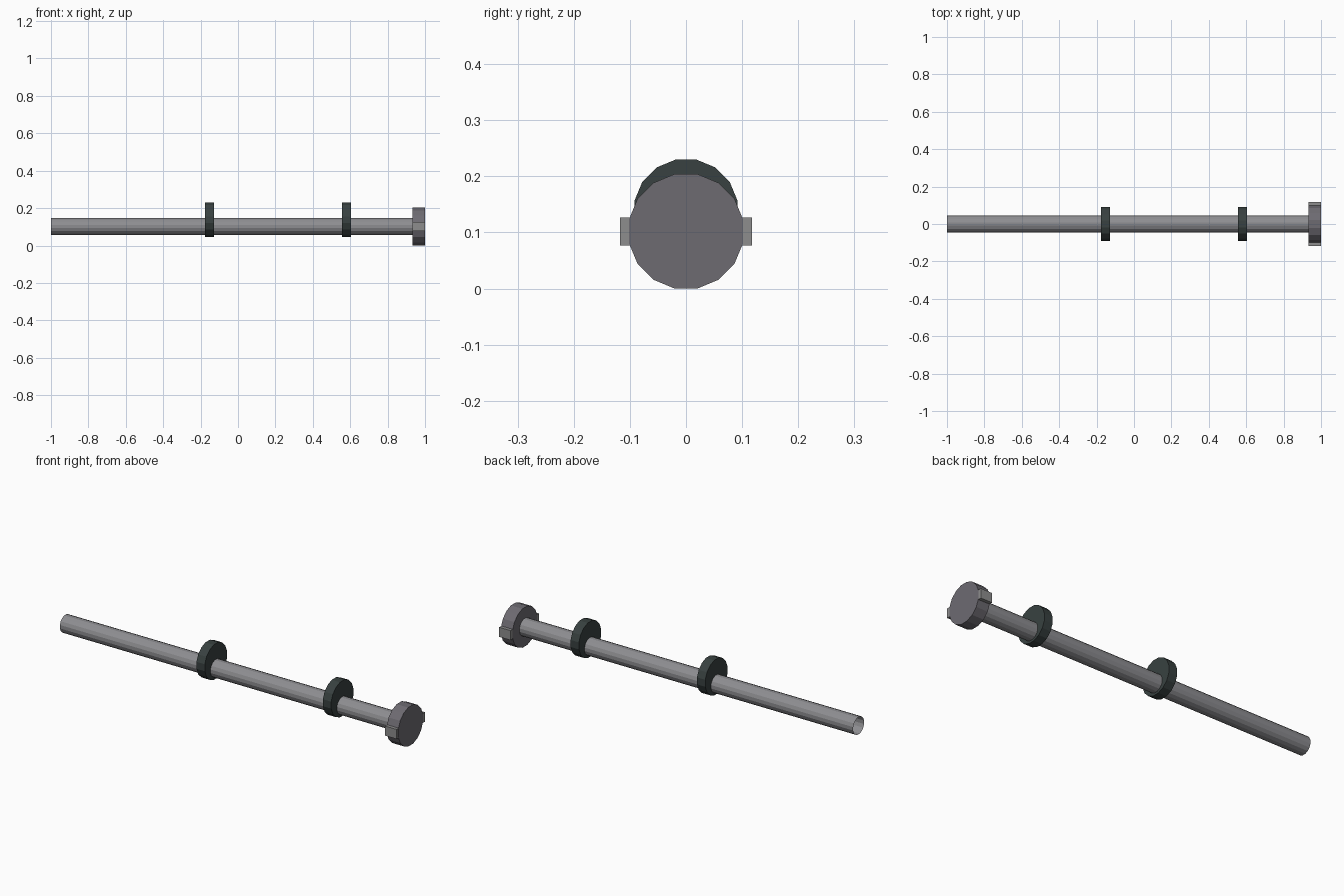
import bpy
import bmesh
import math
from mathutils import Matrix

cube = bpy.data.objects.get("Cube")
if cube:
    bpy.data.objects.remove(cube, do_unlink=True)


def material(name, color):
    mat = bpy.data.materials.new(name)
    mat.use_nodes = True
    mat.diffuse_color = (*color, 1)
    mat.node_tree.nodes["Principled BSDF"].inputs["Base Color"].default_value = (*color, 1)
    return mat


steel = material("steel grey", (0.27, 0.27, 0.285))
dark_green = material("dark green grey", (0.04, 0.053, 0.052))
head_grey = material("violet grey", (0.155, 0.147, 0.167))
lug_grey = material("light grey", (0.27, 0.27, 0.27))

AXIS_Z = 0.102
SIDES = 16


def add_object(name, bm, mat):
    mesh = bpy.data.meshes.new(name)
    bm.to_mesh(mesh)
    bm.free()
    mesh.materials.append(mat)
    obj = bpy.data.objects.new(name, mesh)
    bpy.context.collection.objects.link(obj)
    return obj


def disc(name, x0, x1, radius, z, mat, caps=True):
    """Faceted cylinder along x with flats at top and bottom."""
    bm = bmesh.new()
    place = (Matrix.Translation(((x0 + x1) / 2, 0, z))
             @ Matrix.Rotation(math.pi / 2, 4, "Y")
             @ Matrix.Rotation(math.pi / SIDES, 4, "Z"))
    bmesh.ops.create_cone(bm, cap_ends=caps, segments=SIDES, radius1=radius,
                          radius2=radius, depth=x1 - x0, matrix=place)
    return add_object(name, bm, mat)


# Open-ended shaft
disc("shaft", -1, 0.94, 0.046, AXIS_Z, steel, caps=False)

# Two collars set off-centre above the shaft axis
for name, x in (("middle_collar", -0.152), ("front_collar", 0.58)):
    disc(name, x - 0.024, x + 0.024, 0.0937, 0.138, dark_green)

# End head
disc("head", 0.933, 1, 0.104, AXIS_Z, head_grey)

# Lugs on both sides of the head
for name, side in (("left_lug", 1), ("right_lug", -1)):
    bm = bmesh.new()
    place = Matrix.Translation((0.9665, side * 0.099, AXIS_Z)) @ Matrix.Diagonal((0.066, 0.038, 0.05, 1))
    bmesh.ops.create_cube(bm, size=1, matrix=place)
    add_object(name, bm, lug_grey)
